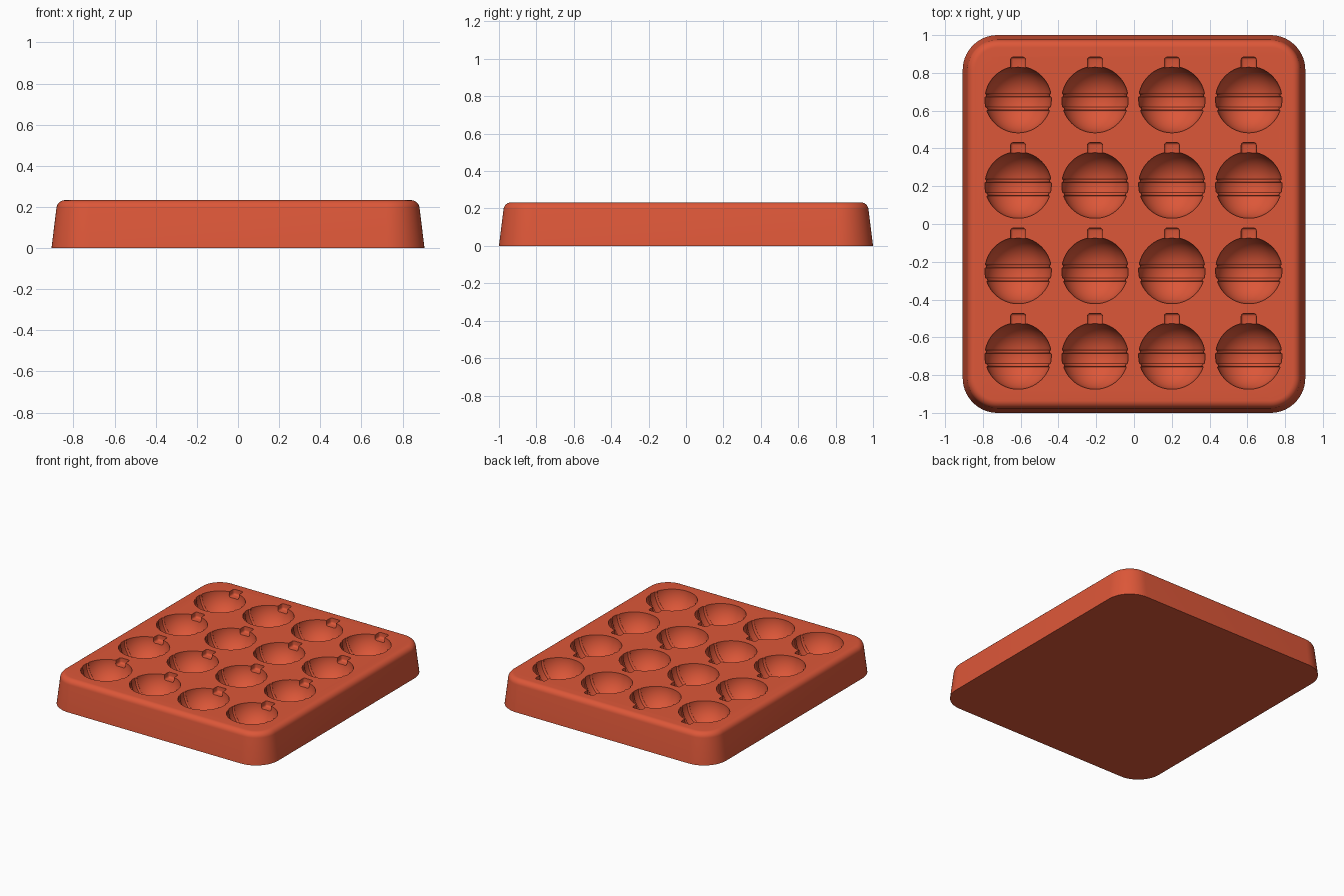
import bpy, bmesh, math
from mathutils import Matrix, Vector

old = bpy.data.objects.get("Cube")
if old:
    bpy.data.objects.remove(old, do_unlink=True)

TOP = 0.233
RADIUS = 0.176

mat = bpy.data.materials.new("terracotta_red")
mat.use_nodes = True
color = (0.72, 0.095, 0.04, 1)
mat.diffuse_color = color
mat.node_tree.nodes["Principled BSDF"].inputs["Base Color"].default_value = color


def make_object(name, bm):
    bmesh.ops.recalc_face_normals(bm, faces=bm.faces)
    mesh = bpy.data.meshes.new(name)
    bm.to_mesh(mesh)
    bm.free()
    mesh.materials.append(mat)
    obj = bpy.data.objects.new(name, mesh)
    bpy.context.collection.objects.link(obj)
    return obj


def loft(bm, rings):
    # Skin closed rings of equal length and cap both ends
    loops = [[bm.verts.new(p) for p in ring] for ring in rings]
    n = len(loops[0])
    for a, b in zip(loops, loops[1:]):
        for i in range(n):
            j = (i + 1) % n
            bm.faces.new((a[i], a[j], b[j], b[i]))
    bm.faces.new(loops[0][::-1])
    bm.faces.new(loops[-1])


def rounded_rect(hx, hy, r, z, steps=14):
    ring = []
    for q, (sx, sy) in enumerate([(1, 1), (-1, 1), (-1, -1), (1, -1)]):
        for i in range(steps + 1):
            a = math.pi / 2 * (q + i / steps)
            ring.append((sx * (hx - r) + r * math.cos(a), sy * (hy - r) + r * math.sin(a), z))
    return ring


# Tray body: tapered walls with a rounded upper rim
bm = bmesh.new()
FILLET = 0.042
levels = [(0.0, 0.0)]
for i in range(9):
    a = math.radians(7 + 83 * i / 8)
    levels.append((0.024 + FILLET * (1 - math.cos(a)), TOP - FILLET * (1 - math.sin(a))))
loft(bm, [rounded_rect(0.907 - d, 1.0 - d, 0.185 - d, z) for d, z in levels])
tray = make_object("mould_tray", bm)


# Ball cutter outline turned about the y axis, with two raised bands
def ball_rings(cx, cy, sides=64):
    bands = (0.022, -0.049)
    half = 0.009
    ys = [RADIUS * math.sin(math.radians(a)) for a in range(-87, 88, 6)]
    ys = [y for y in ys if all(abs(y - b) > half * 1.3 for b in bands)]
    ys += [b + half * k / 4 for b in bands for k in range(-4, 5)]
    rings = []
    for y in sorted(ys):
        r = math.sqrt(RADIUS ** 2 - y * y)
        for b in bands:
            if abs(y - b) < half:
                r -= 0.9 * math.sqrt(half ** 2 - (y - b) ** 2)
        rings.append([(cx + r * math.cos(t), cy + y, TOP + r * math.sin(t))
                      for t in (2 * math.pi * (i + 0.5) / sides for i in range(sides))])
    return rings


balls, stems = bmesh.new(), bmesh.new()
for col in range(4):
    for row in range(4):
        x = (col - 1.5) * 0.407 - 0.003
        y = (row - 1.5) * 0.4525 - 0.02
        loft(balls, ball_rings(x, y))
        # Hanger cap: small block with softened edges
        place = Matrix.Translation((x, y + 0.185, TOP)) @ Matrix.Diagonal((0.08, 0.08, 0.08, 1))
        bmesh.ops.create_cube(stems, size=1, matrix=place)
bmesh.ops.bevel(stems, geom=stems.edges[:], offset=0.014, segments=3, profile=0.5, affect='EDGES')

# Cut the cavities into the tray
for name, cutter_bm in (("ball_cutter", balls), ("hanger_cutter", stems)):
    cutter = make_object(name, cutter_bm)
    cutter.hide_render = True
    cutter.hide_viewport = True
    cut = tray.modifiers.new(name, 'BOOLEAN')
    cut.operation = 'DIFFERENCE'
    cut.solver = 'EXACT'
    cut.object = cutter

# Bake the cuts so the shading follows the finished edges
graph = bpy.context.evaluated_depsgraph_get()
tray.data = bpy.data.meshes.new_from_object(tray.evaluated_get(graph))
tray.modifiers.clear()
for name in ("ball_cutter", "hanger_cutter"):
    bpy.data.objects.remove(bpy.data.objects[name], do_unlink=True)

bpy.ops.object.select_all(action='DESELECT')
tray.select_set(True)
bpy.context.view_layer.objects.active = tray
bpy.ops.object.shade_smooth_by_angle(angle=math.radians(35))
